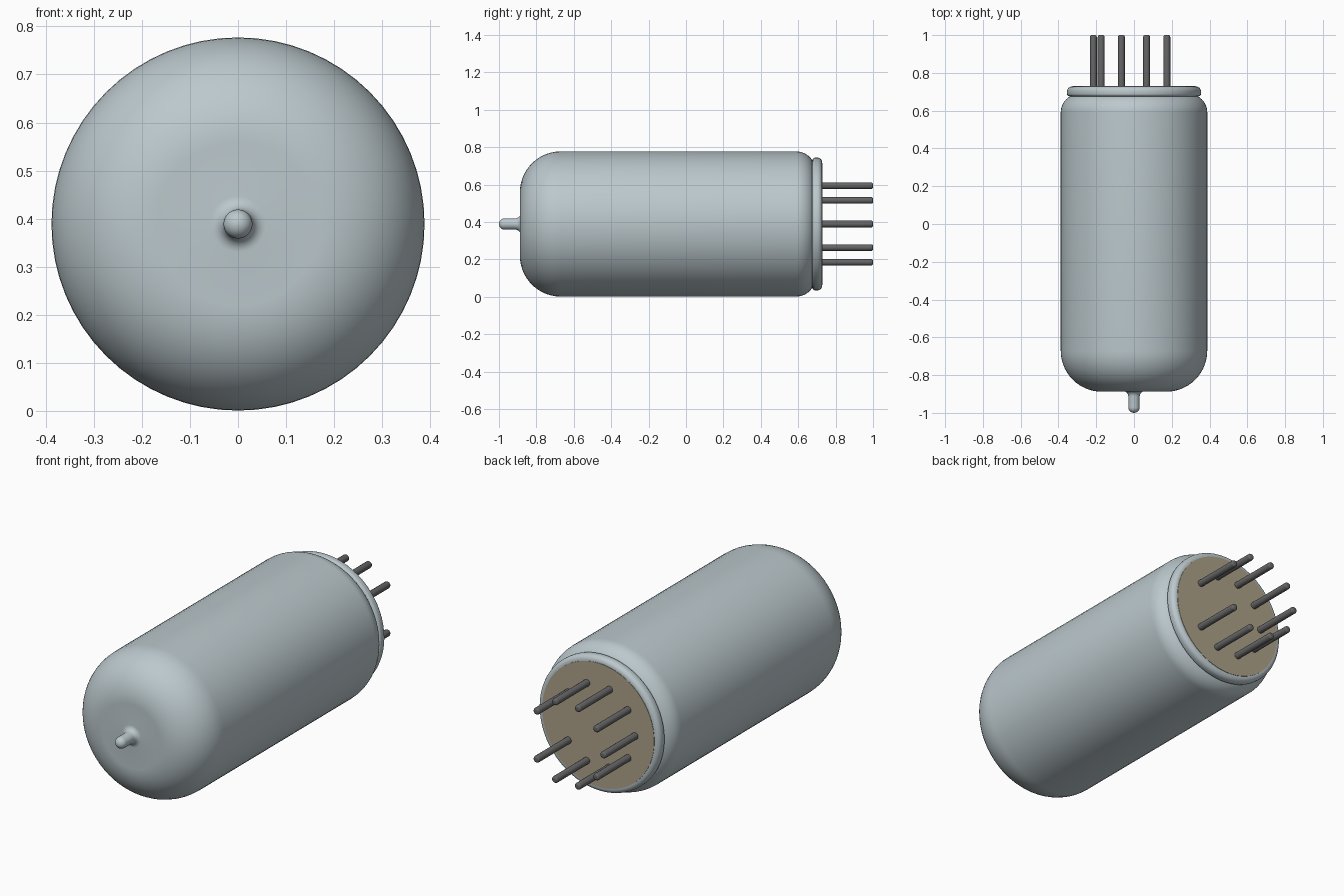
import bpy, math

cube = bpy.data.objects.get("Cube")
if cube:
    bpy.data.objects.remove(cube, do_unlink=True)

AXIS_Z = 0.389
SEGMENTS = 64


def material(name, colour):
    mat = bpy.data.materials.new(name)
    mat.use_nodes = True
    rgba = (*colour, 1)
    mat.diffuse_color = rgba
    mat.node_tree.nodes["Principled BSDF"].inputs["Base Color"].default_value = rgba
    return mat


def arc(cy, cr, radius, start, end, steps):
    """Points (y, r) on an arc; angle 0 points outward, 90 points to the back."""
    points = []
    for i in range(steps + 1):
        a = math.radians(start + (end - start) * i / steps)
        points.append((cy + radius * math.sin(a), cr + radius * math.cos(a)))
    return points


def lathe(name, profile, mat, segments=SEGMENTS, x=0, z=AXIS_Z):
    """Spin a (y, r) profile, running front to back, and close both ends."""
    verts, faces = [], []
    for y, r in profile:
        for s in range(segments):
            a = math.tau * s / segments
            verts.append((r * math.cos(a), y, r * math.sin(a)))
    for ring in range(len(profile) - 1):
        for s in range(segments):
            a, b = ring * segments + s, ring * segments + (s + 1) % segments
            faces.append((a, a + segments, b + segments, b))
    faces.append(tuple(range(segments)))
    last = (len(profile) - 1) * segments
    faces.append(tuple(reversed(range(last, last + segments))))
    mesh = bpy.data.meshes.new(name)
    mesh.from_pydata(verts, [], faces)
    mesh.materials.append(mat)
    obj = bpy.data.objects.new(name, mesh)
    bpy.context.collection.objects.link(obj)
    obj.location = (x, 0, z)
    bpy.ops.object.select_all(action="DESELECT")
    obj.select_set(True)
    bpy.context.view_layer.objects.active = obj
    bpy.ops.object.shade_smooth_by_angle(angle=math.radians(35))
    return obj


glass = material("pale grey glass", (0.50, 0.58, 0.61))
tan = material("tan base", (0.42, 0.36, 0.25))
metal = material("dark pin metal", (0.13, 0.13, 0.135))

# Glass envelope: sealed tip, flared stem, domed front, straight wall, rear shoulder
envelope = arc(-0.97, 0, 0.03, -86, 0, 8)
envelope += arc(-0.913, 0.058, 0.028, 180, 90, 6)
envelope += arc(-0.67, 0.17, 0.218, -90, 0, 14)
envelope += arc(0.59, 0.288, 0.10, 0, 60, 8)
lathe("glass_envelope", envelope, glass)

# Rounded glass rim around the base
rim = [(0.66, 0.34)] + arc(0.69, 0.341, 0.014, -90, 0, 4) + arc(0.702, 0.329, 0.026, 0, 90, 6)
lathe("base_rim", rim, glass)

# Flat base plate
lathe("base_plate", [(0.72, 0.326), (0.73, 0.326)], tan)

# Ring of nine pins, with one of ten places left empty on the left side
PIN_RING, PIN_RADIUS = 0.215, 0.018
for i in range(1, 10):
    a = math.tau * i / 10
    profile = [(0.70, PIN_RADIUS)] + arc(0.99, PIN_RADIUS - 0.01, 0.01, 0, 90, 4)
    lathe(f"pin_{i}", profile, metal, 16,
          PIN_RING * math.cos(a), AXIS_Z + PIN_RING * math.sin(a))
